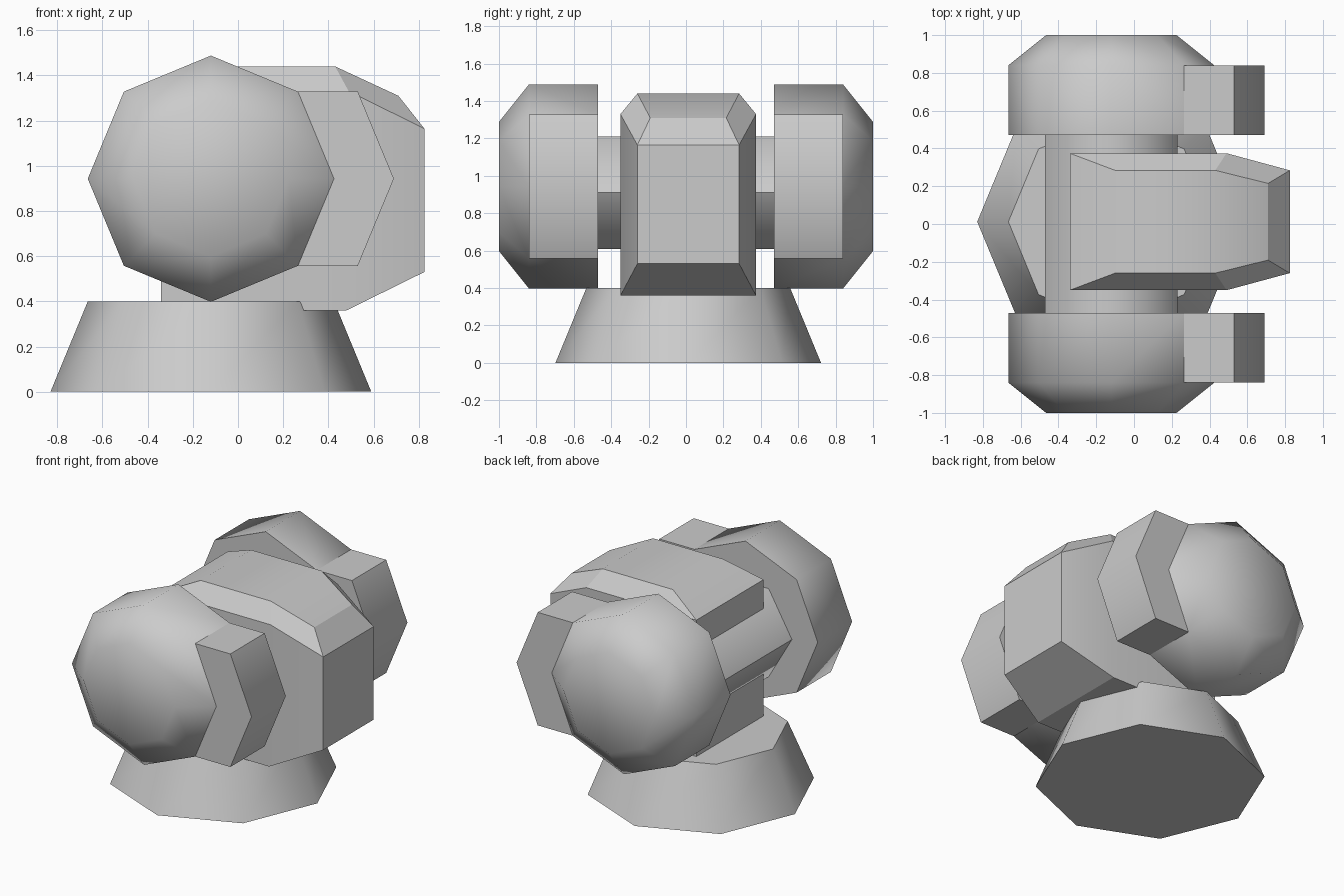
import bpy, bmesh, math
from mathutils import Vector

cube = bpy.data.objects.get("Cube")
if cube:
    bpy.data.objects.remove(cube, do_unlink=True)

grey = bpy.data.materials.new("plain_grey")
grey.use_nodes = True
colour = (0.6, 0.6, 0.6, 1)
grey.diffuse_color = colour
grey.node_tree.nodes["Principled BSDF"].inputs["Base Color"].default_value = colour

CX, CY = -0.12, 0.012


def finish(name, bm, angle, is_flat=lambda f: False):
    """Shade smooth below the given angle and link the mesh as an object."""
    bmesh.ops.recalc_face_normals(bm, faces=bm.faces)
    for f in bm.faces:
        f.smooth = not is_flat(f)
    for e in bm.edges:
        e.smooth = e.calc_face_angle(0) < math.radians(angle)
    mesh = bpy.data.meshes.new(name)
    bm.to_mesh(mesh)
    bm.free()
    mesh.materials.append(grey)
    obj = bpy.data.objects.new(name, mesh)
    bpy.context.collection.objects.link(obj)
    return obj


def loft(sides, rings, place):
    """Capped loft through (position, radius) rings; place maps u, v, t to xyz."""
    bm = bmesh.new()
    loops = []
    for t, r in rings:
        turns = [math.tau * i / sides for i in range(sides)]
        loops.append([bm.verts.new(place(r * math.cos(a), r * math.sin(a), t)) for a in turns])
    for a, b in zip(loops, loops[1:]):
        for i in range(sides):
            j = (i + 1) % sides
            bm.faces.new((a[i], a[j], b[j], b[i]))
    bm.faces.new(loops[0])
    bm.faces.new(loops[-1])
    bmesh.ops.recalc_face_normals(bm, faces=bm.faces)
    return bm


# Tapered octagonal base
base = loft(8, [(0, 0.71), (0.4, 0.545)], lambda u, v, t: (CX + u, CY + v, t))
finish("base", base, 50, lambda f: abs(f.normal.z) > 0.99)

# Hexagonal axle joining the two pods
axle = loft(6, [(-0.48, 0.35), (0.48, 0.35)],
            lambda u, v, t: (CX + u, t, 0.91 + 0.99 * v))
finish("axle", axle, 60, lambda f: abs(f.normal.y) > 0.99)

# Octagonal pods with a domed outer end and an extruded forward block
for name, s in (("right_pod", -1), ("left_pod", 1)):
    pod = loft(8, [(0.47, 0.545), (0.84, 0.545), (1.0, 0.345)],
               lambda u, v, t: (CX + u, s * t, 0.943 + v))
    front = [f for f in pod.faces if f.normal.x > 0.85 and abs(f.normal.y) < 0.01]
    new = bmesh.ops.extrude_face_region(pod, geom=front)["geom"]
    bmesh.ops.translate(pod, vec=(0.265, 0, 0),
                        verts=[g for g in new if isinstance(g, bmesh.types.BMVert)])
    finish(name, pod, 60, lambda f: abs(f.normal.y) > 0.99
           and abs(f.calc_center_median().y) < 0.9)

# Central head: half-width points mirrored across the middle
points = {
    "rear_low": (-0.34, 0.3625, 0.36), "chin": (0.48, 0.3625, 0.36),
    "face_low": (0.825, 0.272, 0.53), "face_high": (0.825, 0.272, 1.165),
    "shoulder": (0.49, 0.3625, 1.33), "rear_high": (-0.34, 0.3625, 1.33),
    "top_rear": (-0.1, 0.272, 1.44), "top_front": (0.43, 0.272, 1.44),
    "brow": (0.71, 0.203, 1.31),
}
side_faces = ["rear_low chin shoulder rear_high", "chin face_low face_high shoulder",
              "rear_high shoulder top_front top_rear", "shoulder face_high brow top_front"]
ring = "rear_low chin face_low face_high brow top_front top_rear rear_high".split()

head = bmesh.new()
halves = [{k: head.verts.new((x, CY + s * y, z)) for k, (x, y, z) in points.items()}
          for s in (-1, 1)]
for half in halves:
    for names in side_faces:
        head.faces.new([half[n] for n in names.split()])
for a, b in zip(ring, ring[1:] + ring[:1]):
    head.faces.new((halves[0][a], halves[0][b], halves[1][b], halves[1][a]))
finish("head", head, 26)
